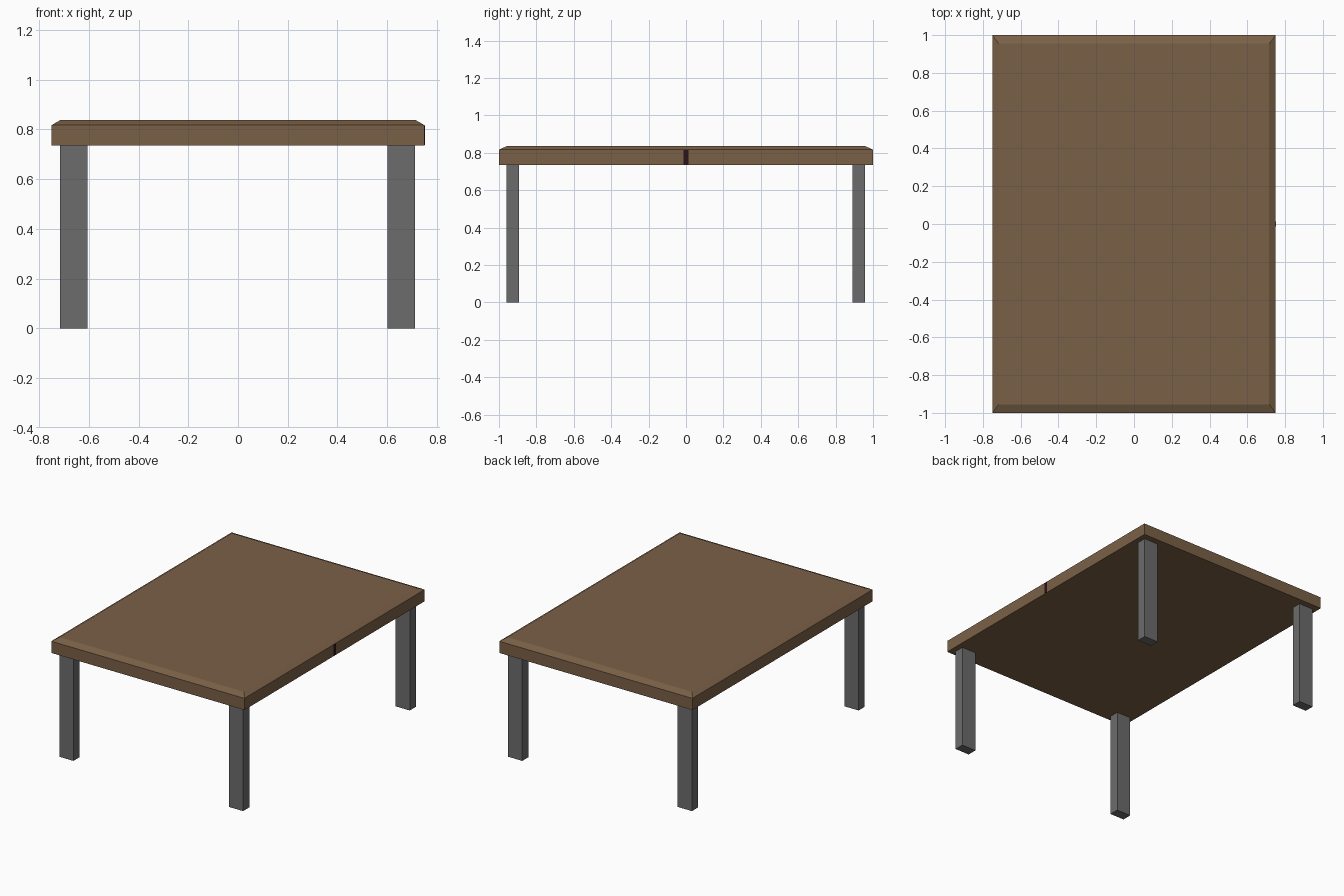
import bpy, bmesh

if "Cube" in bpy.data.objects:
    bpy.data.objects.remove(bpy.data.objects["Cube"])


def material(name, rgb):
    m = bpy.data.materials.new(name)
    m.diffuse_color = (*rgb, 1.0)
    m.use_nodes = True
    m.node_tree.nodes["Principled BSDF"].inputs["Base Color"].default_value = m.diffuse_color
    return m


brown = material("brown wood", (0.195, 0.118, 0.062))
grey = material("grey metal", (0.15, 0.15, 0.15))
dark = material("dark maroon", (0.025, 0.006, 0.009))


def box(name, lo, hi, mat):
    """Axis-aligned box between two corners."""
    bm = bmesh.new()
    bmesh.ops.create_cube(bm, size=1.0)
    for v in bm.verts:
        v.co = [(lo[i] + hi[i]) / 2 + v.co[i] * (hi[i] - lo[i]) for i in range(3)]
    me = bpy.data.meshes.new(name)
    bm.to_mesh(me)
    bm.free()
    me.materials.append(mat)
    ob = bpy.data.objects.new(name, me)
    bpy.context.collection.objects.link(ob)
    return ob


# Tabletop: slab whose upper face is extruded into a shallow chamfer
top = box("tabletop", (-0.75, -1.0, 0.735), (0.75, 1.0, 0.817), brown)
bm = bmesh.new()
bm.from_mesh(top.data)
bm.faces.ensure_lookup_table()
upper = max(bm.faces, key=lambda f: f.calc_center_median().z)
bmesh.ops.inset_region(bm, faces=[upper], thickness=0.035, depth=0.0)
for v in upper.verts:
    v.co.x = 0.716 if v.co.x > 0 else -0.716
    v.co.y = 0.955 if v.co.y > 0 else -0.955
    v.co.z = 0.837
bm.to_mesh(top.data)
bm.free()

# Four rectangular legs
for side, x0, x1 in (("left", -0.716, -0.606), ("right", 0.602, 0.712)):
    for end, y0, y1 in (("front", -0.96, -0.892), ("back", 0.889, 0.957)):
        box(f"{end}_{side}_leg", (x0, y0, 0.0), (x1, y1, 0.736), grey)

# Dark pull tab in the middle of the right edge
box("edge_tab", (0.745, -0.013, 0.737), (0.752, 0.013, 0.815), dark)
